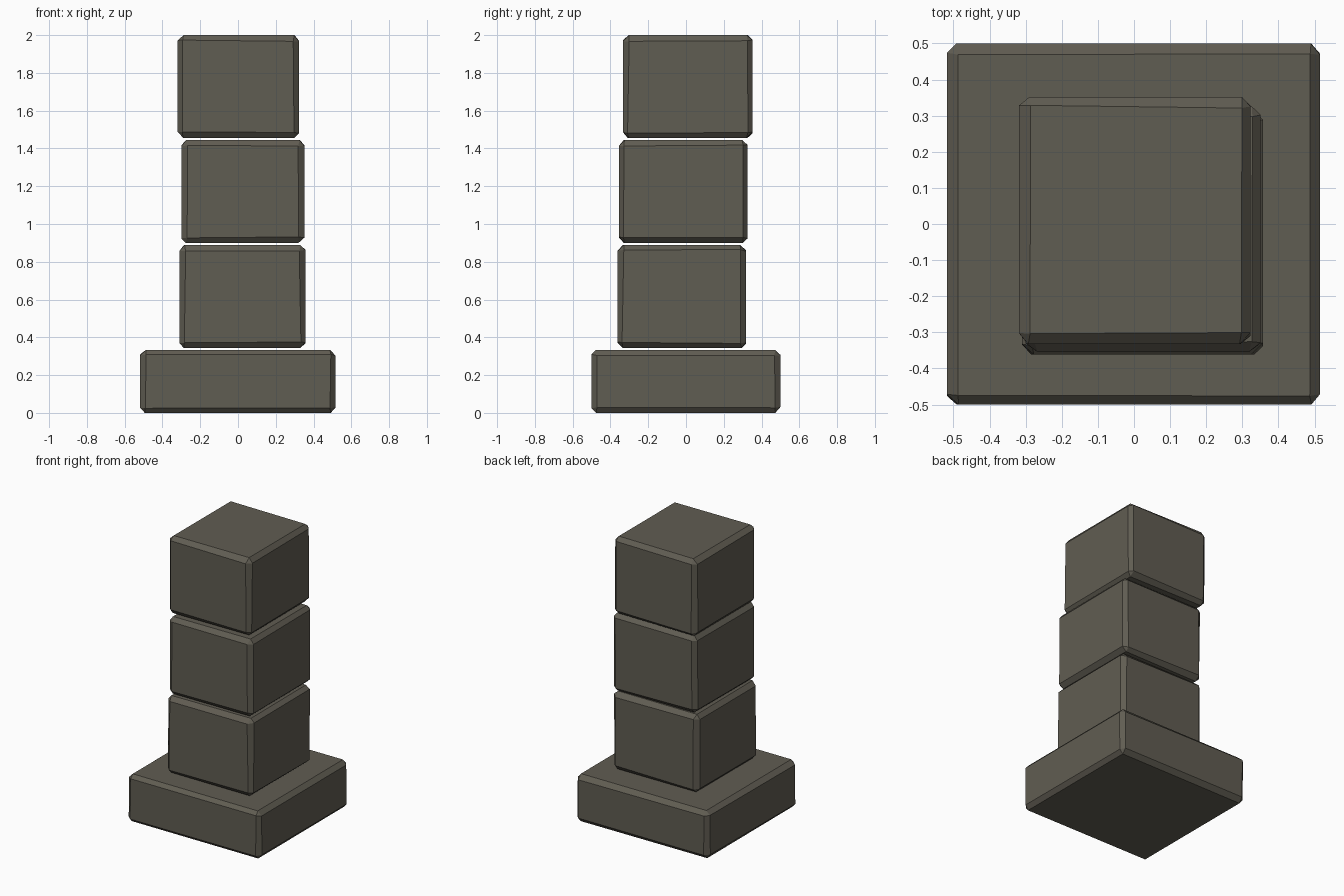
import bpy, bmesh, random
from mathutils import Vector

if "Cube" in bpy.data.objects:
    bpy.data.objects.remove(bpy.data.objects["Cube"])

random.seed(4)

stone = bpy.data.materials.new("dark_grey_stone")
stone.diffuse_color = (0.118, 0.109, 0.085, 1.0)
stone.use_nodes = True
stone.node_tree.nodes["Principled BSDF"].inputs["Base Color"].default_value = stone.diffuse_color


def stone_block(name, low, high, chamfer=0.028, uneven=0.005):
    """Box with slightly uneven, hand-cut chamfers, given by its two corners."""
    low, high = Vector(low), Vector(high)
    size, centre = high - low, (low + high) / 2
    bm = bmesh.new()
    bmesh.ops.create_cube(bm, size=1.0)
    bmesh.ops.scale(bm, vec=size, verts=bm.verts)
    bmesh.ops.bevel(bm, geom=bm.edges[:], offset=chamfer, segments=1,
                    affect='EDGES', profile=0.5)
    # slide each corner within its own flat face so the chamfers vary
    for v in bm.verts:
        for i in range(3):
            if abs(v.co[i]) < size[i] / 2 - 0.001:
                v.co[i] += random.uniform(-uneven, uneven)
    bmesh.ops.translate(bm, vec=centre, verts=bm.verts)
    bmesh.ops.recalc_face_normals(bm, faces=bm.faces[:])
    mesh = bpy.data.meshes.new(name)
    bm.to_mesh(mesh)
    bm.free()
    mesh.materials.append(stone)
    obj = bpy.data.objects.new(name, mesh)
    bpy.context.collection.objects.link(obj)
    return obj


# wide foot slab
stone_block("base_slab", (-0.518, -0.5, 0.0), (0.515, 0.5, 0.334))

# three stacked blocks, each slightly shifted, with thin gaps between
stone_block("lower_block", (-0.31, -0.362, 0.343), (0.357, 0.318, 0.888))
stone_block("middle_block", (-0.30, -0.354, 0.900), (0.351, 0.326, 1.444))
stone_block("upper_block", (-0.319, -0.333, 1.456), (0.323, 0.352, 2.0))
